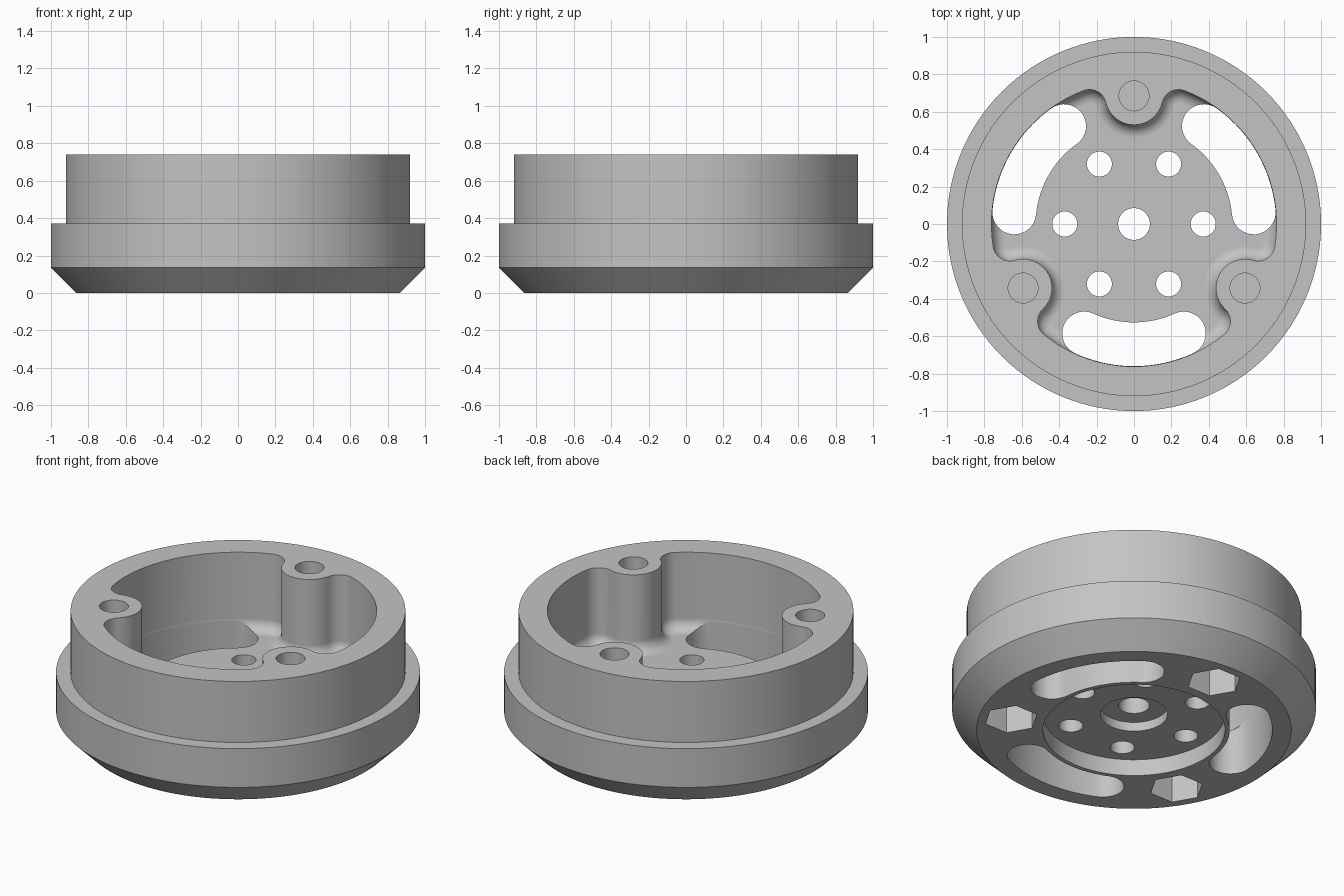
import bpy, bmesh, math
from math import sin, cos, pi, radians, hypot, atan2

if "Cube" in bpy.data.objects:
    bpy.data.objects.remove(bpy.data.objects["Cube"], do_unlink=True)

# Key sizes
HEIGHT, FLOOR, FLOOR_FILLET = 0.74, 0.27, 0.07
WALL_R, BOSS_R, BOSS_DIST, CORNER_R = 0.762, 0.155, 0.685, 0.09
SLOT_R, SLOT_HALF_WIDTH, SLOT_HALF_ANGLE = 0.643, 0.117, radians(24.5)
BOSS_ANGLES = [radians(a) for a in (90, 210, 330)]

grey = bpy.data.materials.new("plain grey")
grey.use_nodes = True
COLOUR = (0.55, 0.55, 0.55, 1)
grey.diffuse_color = COLOUR
grey.node_tree.nodes["Principled BSDF"].inputs["Base Color"].default_value = COLOUR


def arc(cx, cy, r, a0, a1, n):
    """Points along an arc, both ends included."""
    return [(cx + r * cos(a0 + (a1 - a0) * i / n),
             cy + r * sin(a0 + (a1 - a0) * i / n)) for i in range(n + 1)]


def circle(r, n=48, cx=0, cy=0, start=0):
    return arc(cx, cy, r, start, start + 2 * pi, n)[:-1]


def loft(name, layers):
    """Closed solid through (outline, z) layers of equal point count."""
    bm = bmesh.new()
    rings = [[bm.verts.new((x, y, z)) for x, y in pts] for pts, z in layers]
    for low, high in zip(rings, rings[1:]):
        for i in range(len(low)):
            j = (i + 1) % len(low)
            bm.faces.new((low[i], low[j], high[j], high[i]))
    bm.faces.new(rings[0][::-1])
    bm.faces.new(rings[-1])
    bmesh.ops.recalc_face_normals(bm, faces=bm.faces)
    mesh = bpy.data.meshes.new(name)
    bm.to_mesh(mesh)
    bm.free()
    mesh.materials.append(grey)
    obj = bpy.data.objects.new(name, mesh)
    bpy.context.collection.objects.link(obj)
    return obj


def prism(name, pts, z0, z1):
    return loft(name, [(pts, z0), (pts, z1)])


def cavity_outline(d):
    """Three-lobed pocket outline, moved inward by d."""
    dist, reach = WALL_R - CORNER_R, BOSS_R + CORNER_R
    along = (dist ** 2 - reach ** 2 + BOSS_DIST ** 2) / (2 * BOSS_DIST)
    side = math.sqrt(dist ** 2 - along ** 2)
    tilt = atan2(side, along)                 # corner centre seen from the axis
    swing = atan2(side, along - BOSS_DIST)    # corner centre seen from the boss
    pts = []
    for a in BOSS_ANGLES:
        before, after = a - tilt, a + tilt
        # corner, boss, corner, then wall round to the next boss
        pts += arc(dist * cos(before), dist * sin(before), CORNER_R - d,
                   before, a - swing + pi, 14)[:-1]
        pts += arc(BOSS_DIST * cos(a), BOSS_DIST * sin(a), BOSS_R + d,
                   a - swing, a + swing - 2 * pi, 24)[:-1]
        pts += arc(dist * cos(after), dist * sin(after), CORNER_R - d,
                   a + swing - pi, after, 14)[:-1]
        pts += arc(0, 0, WALL_R - d, after, a + 2 * pi / 3 - tilt, 24)[:-1]
    return pts


def slot_outline(mid):
    """Curved slot with round ends."""
    a0, a1 = mid - SLOT_HALF_ANGLE, mid + SLOT_HALF_ANGLE
    w = SLOT_HALF_WIDTH
    return (arc(0, 0, SLOT_R + w, a0, a1, 24)[:-1]
            + arc(SLOT_R * cos(a1), SLOT_R * sin(a1), w, a1, a1 + pi, 16)[:-1]
            + arc(0, 0, SLOT_R - w, a1, a0, 24)[:-1]
            + arc(SLOT_R * cos(a0), SLOT_R * sin(a0), w, a0 + pi, a0 + 2 * pi, 16)[:-1])


# Stepped body with a chamfered base
profile = [(0.865, 0), (1, 0.135), (1, 0.37), (0.92, 0.37), (0.92, HEIGHT)]
body = loft("housing_body", [(circle(r, 128), z) for r, z in profile])

# Main pocket with a rounded floor edge
layers = []
for i in range(9):
    t = i / 8 * pi / 2
    layers.append((cavity_outline(FLOOR_FILLET * (1 - sin(t))),
                   FLOOR + FLOOR_FILLET * (1 - cos(t))))
layers.append((cavity_outline(0), HEIGHT + 0.1))
cutters = [loft("pocket_cutter", layers)]

# Stepped round recess underneath, and the centre hole
cutters.append(prism("recess_cutter", circle(0.5, 96), -0.1, 0.1))
cutters.append(prism("centre_recess_cutter", circle(0.185), -0.1, 0.155))
cutters.append(prism("centre_hole_cutter", circle(0.085), -0.1, 0.4))

# Ring of six small floor holes
for k in range(6):
    a = k * pi / 3
    cutters.append(prism("floor_hole_cutter",
                         circle(0.067, 32, 0.37 * cos(a), 0.37 * sin(a)), -0.1, 0.4))

# Bosses: screw hole above, hexagonal nut pocket below, slot opposite
for a in BOSS_ANGLES:
    x, y = BOSS_DIST * cos(a), BOSS_DIST * sin(a)
    cutters.append(prism("screw_hole_cutter", circle(0.08, 40, x, y), 0.28, HEIGHT + 0.1))
    cutters.append(prism("nut_pocket_cutter", circle(0.15, 6, x, y), -0.1, 0.25))
    cutters.append(prism("slot_cutter", slot_outline(a + pi), -0.1, 0.5))

bpy.ops.object.select_all(action='DESELECT')
body.select_set(True)
bpy.context.view_layer.objects.active = body
for cutter in cutters:
    mod = body.modifiers.new("cut", 'BOOLEAN')
    mod.operation, mod.solver, mod.object = 'DIFFERENCE', 'EXACT', cutter
    bpy.ops.object.modifier_apply(modifier=mod.name)
    bpy.data.objects.remove(cutter, do_unlink=True)

# Smooth curved walls, crisp edges
bpy.ops.object.shade_smooth_by_angle(angle=radians(30))
weighted = body.modifiers.new("even_shading", 'WEIGHTED_NORMAL')
weighted.keep_sharp = True
